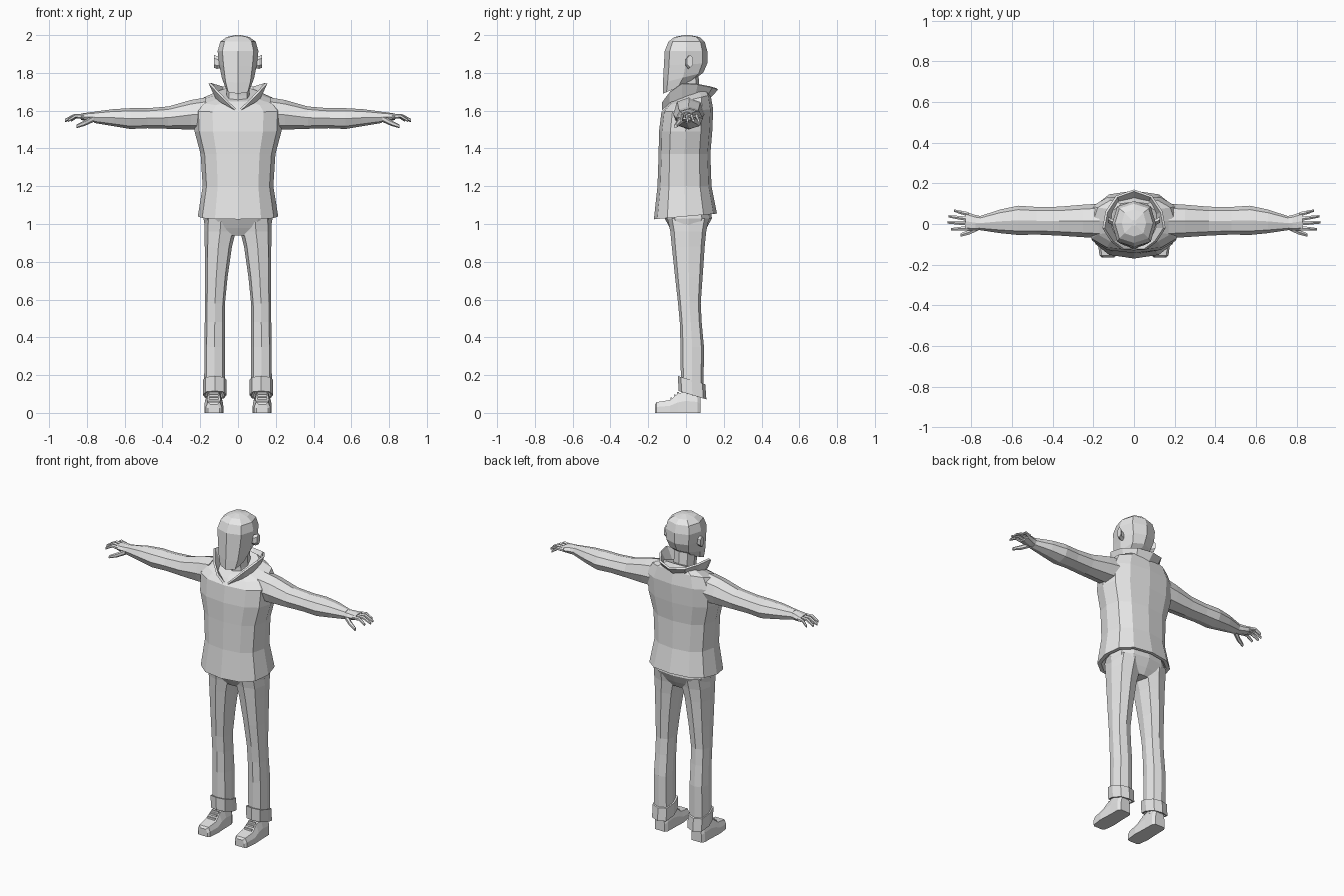
import bpy, bmesh, math
from mathutils import Vector

grey = bpy.data.materials.new("plain grey")
grey.diffuse_color = (0.8, 0.8, 0.8, 1)


def finish(name, bm, mirror=False):
    bmesh.ops.recalc_face_normals(bm, faces=bm.faces)
    me = bpy.data.meshes.new(name)
    bm.to_mesh(me)
    bm.free()
    me.materials.append(grey)
    ob = bpy.data.objects.new(name, me)
    bpy.context.collection.objects.link(ob)
    if mirror:
        ob.modifiers.new("mirror", 'MIRROR')
    return ob


def unit_ring(n, p):
    # superellipse, starting at the front (-y) vertex
    f = lambda v: math.copysign(abs(v) ** (2 / p), v) if abs(v) > 1e-6 else 0
    return [(f(math.sin(a)), -f(math.cos(a)))
            for a in (2 * math.pi * i / n for i in range(n))]


def loft(name, rings, mirror=False, caps=True):
    bm = bmesh.new()
    rows = [[bm.verts.new(c) for c in r] for r in rings]
    n = len(rows[0])
    for a, b in zip(rows, rows[1:]):
        for i in range(n):
            j = (i + 1) % n
            bm.faces.new((a[i], a[j], b[j], b[i]))
    if caps:
        bm.faces.new(rows[0])
        bm.faces.new(rows[-1])
    return finish(name, bm, mirror)


def upright(name, rows, n=8, p=2.4, mirror=False):
    # rows: z, x centre, y centre, x radius, y radius, tilt
    return loft(name, [[(cx + rx * u, cy + ry * v, z + t * ry * v)
                        for u, v in unit_ring(n, p)]
                       for z, cx, cy, rx, ry, t in rows], mirror)


def sideways(name, rows, n=8, p=2.2):
    # rows: x, y centre, z centre, y radius, z radius
    return loft(name, [[(x, cy + ry * u, cz + rz * v) for u, v in unit_ring(n, p)]
                       for x, cy, cz, ry, rz in rows], True)


# jacket body, with a recessed underside
upright("jacket", [
    (1.075, 0, 0.005, 0.15, 0.11, 0.08), (1.04, 0, -0.003, 0.19, 0.15, 0.09),
    (1.04, 0, -0.003, 0.213, 0.167, 0.09),
    (1.20, 0, -0.008, 0.187, 0.143, 0), (1.37, 0, -0.008, 0.198, 0.137, 0),
    (1.49, 0, -0.002, 0.23, 0.141, 0), (1.60, 0, 0.007, 0.235, 0.137, 0.05),
    (1.655, 0, 0.015, 0.20, 0.115, 0.25), (1.685, 0, 0.015, 0.11, 0.095, 0.4)],
    n=12, p=2.5)

# sleeves
sideways("sleeve", [
    (0.17, 0.015, 1.585, 0.085, 0.085), (0.25, 0.015, 1.578, 0.08, 0.078),
    (0.37, 0.014, 1.563, 0.071, 0.059), (0.48, 0.016, 1.56, 0.068, 0.053),
    (0.57, 0.018, 1.558, 0.072, 0.055), (0.66, 0.013, 1.563, 0.058, 0.045),
    (0.76, 0.004, 1.565, 0.034, 0.03)])

# hands
sideways("palm", [
    (0.74, 0.004, 1.565, 0.032, 0.028), (0.78, 0.006, 1.566, 0.038, 0.026),
    (0.83, 0.014, 1.568, 0.047, 0.017)])
for base, tip, x in ((0.048, 0.066, 0.885), (0.025, 0.038, 0.912),
                     (0.003, 0.008, 0.917), (-0.02, -0.026, 0.90)):
    sideways("finger", [
        (0.815, base, 1.568, 0.012, 0.013),
        ((0.82 + x) / 2, (base + tip) / 2, 1.572, 0.010, 0.011),
        (x, tip, 1.548, 0.007, 0.008)], n=6, p=2)
sideways("thumb", [
    (0.765, -0.015, 1.558, 0.018, 0.018), (0.81, -0.040, 1.535, 0.014, 0.015),
    (0.855, -0.055, 1.517, 0.009, 0.01)], n=6, p=2)

# neck and head
upright("neck", [(1.60, 0, 0.02, 0.075, 0.075, 0), (1.68, 0, 0.01, 0.062, 0.065, 0),
                 (1.80, 0, 0.0, 0.062, 0.065, 0)])
upright("head", [
    (1.725, 0, -0.042, 0.068, 0.08, 0.44), (1.775, 0, -0.015, 0.086, 0.107, 0.25),
    (1.845, 0, -0.002, 0.10, 0.115, 0.05), (1.915, 0, 0.0, 0.108, 0.113, 0),
    (1.965, 0, 0.003, 0.094, 0.096, 0), (1.99, 0, 0.005, 0.06, 0.066, 0),
    (2.0, 0, 0.005, 0.012, 0.015, 0)], p=2.6)
sideways("ear", [(0.085, 0.01, 1.855, 0.012, 0.028), (0.112, 0.012, 1.855, 0.016, 0.034),
                 (0.128, 0.022, 1.862, 0.018, 0.034)], n=6, p=2)

# flared open collar
bm = bmesh.new()
edge = [((0, 0.12, 1.665), (0, 0.165, 1.715)),
        ((0.07, 0.10, 1.665), (0.085, 0.135, 1.725)),
        ((0.108, 0.045, 1.672), (0.135, 0.06, 1.74)),
        ((0.112, -0.02, 1.665), (0.150, -0.02, 1.745)),
        ((0.085, -0.085, 1.645), (0.108, -0.085, 1.70)),
        ((0.012, -0.125, 1.605), (0.055, -0.125, 1.645))]
rows = [[bm.verts.new(v) for v in pair] for pair in edge]
for a, b in zip(rows, rows[1:]):
    bm.faces.new((a[0], b[0], b[1], a[1]))
collar = finish("collar", bm, True)
thick = collar.modifiers.new("thickness", 'SOLIDIFY')
thick.thickness = 0.012
thick.offset = 0

# trousers
upright("trouser_hips", [
    (1.09, 0, 0.01, 0.165, 0.12, 0), (1.03, 0, 0.012, 0.183, 0.125, 0),
    (0.98, 0, 0.012, 0.174, 0.098, 0), (0.94, 0, 0.012, 0.10, 0.075, 0)], n=12, p=2.5)
upright("trouser_leg", [
    (1.03, 0.09, 0.012, 0.085, 0.11, 0), (0.96, 0.095, 0.012, 0.083, 0.095, 0),
    (0.88, 0.104, 0.012, 0.072, 0.087, 0), (0.72, 0.115, 0.015, 0.06, 0.073, 0),
    (0.58, 0.122, 0.018, 0.053, 0.06, 0), (0.48, 0.123, 0.025, 0.053, 0.058, 0),
    (0.35, 0.124, 0.033, 0.054, 0.062, 0), (0.14, 0.124, 0.033, 0.055, 0.06, 0)],
    p=2.8, mirror=True)

# turned-up cuffs, hollow below
upright("cuff", [
    (0.12, 0.123, 0.033, 0.045, 0.055, -0.3), (0.094, 0.123, 0.033, 0.053, 0.066, -0.3),
    (0.094, 0.123, 0.034, 0.062, 0.074, -0.3), (0.173, 0.123, 0.030, 0.063, 0.072, -0.3),
    (0.173, 0.123, 0.030, 0.053, 0.06, -0.3)], p=2.8, mirror=True)

# shoes: cross-sections from toe to heel
shoe = [(-0.165, 0.030, 0.020, 0.045), (-0.155, 0.042, 0.032, 0.057),
        (-0.085, 0.050, 0.036, 0.068), (-0.045, 0.048, 0.030, 0.100),
        (0.0, 0.046, 0.030, 0.115), (0.06, 0.045, 0.033, 0.105),
        (0.078, 0.034, 0.026, 0.085)]
loft("shoe", [[(0.128 + u * w, y, z) for u, w, z in (
    (-1, bot, 0), (1, bot, 0), (1, bot, h * 0.55), (1, top, h),
    (-1, top, h), (-1, bot, h * 0.55))] for y, bot, top, h in shoe], True)
upright("ankle", [(0.09, 0.125, 0.03, 0.036, 0.042, 0),
                  (0.16, 0.125, 0.03, 0.036, 0.042, 0)], mirror=True)

# laces
for y, z in ((-0.078, 0.076), (-0.06, 0.092), (-0.042, 0.105)):
    bm = bmesh.new()
    bmesh.ops.create_cube(bm, size=1)
    for v in bm.verts:
        v.co = Vector((0.128 + v.co.x * 0.05, y + v.co.y * 0.009, z + v.co.z * 0.012))
    finish("lace", bm, True)
